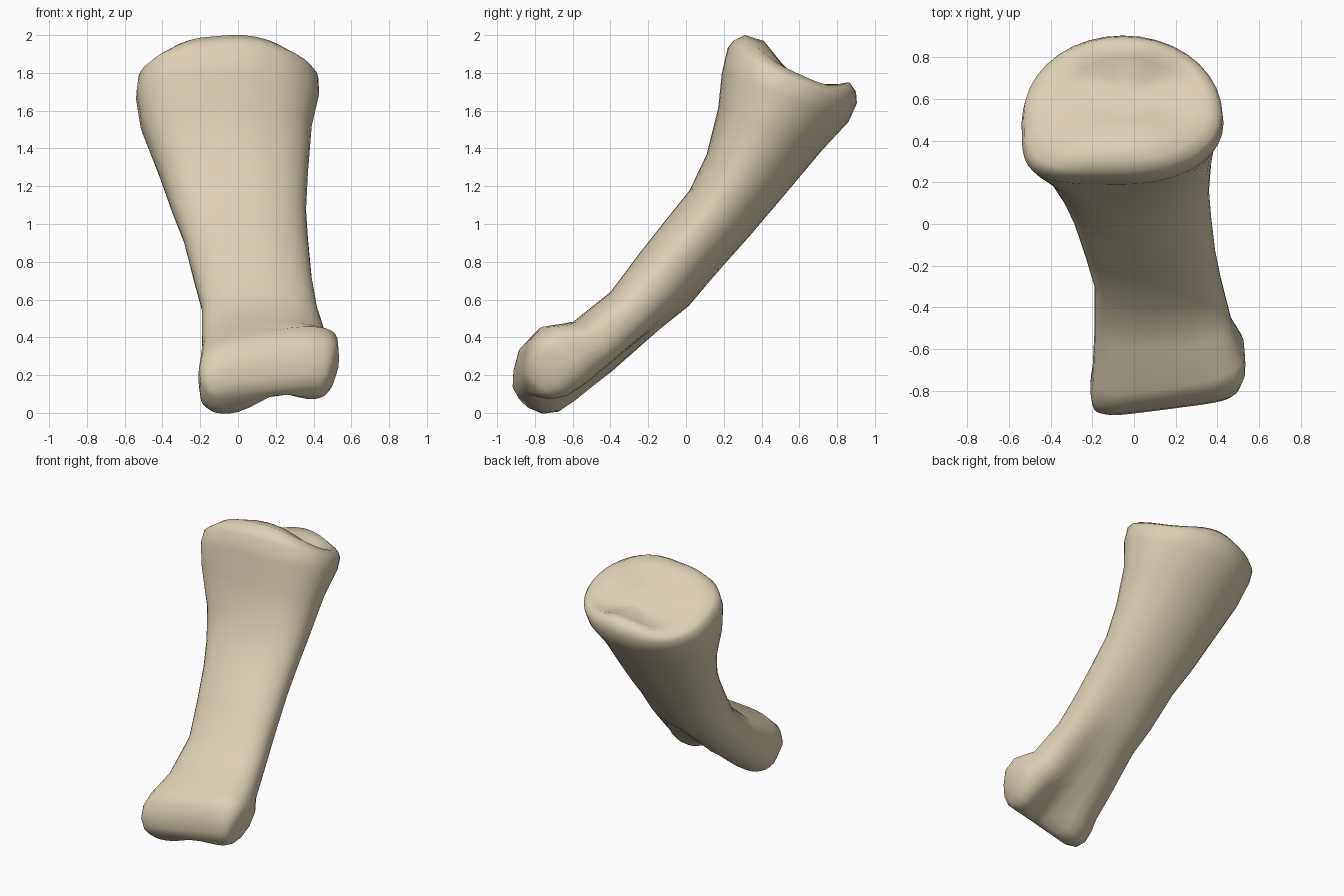
import bpy, bmesh, math
from mathutils import Vector

cube = bpy.data.objects.get("Cube")
if cube:
    bpy.data.objects.remove(cube)

SIDES = 36

# Lower knuckle, from tip to neck: front (y, z), back (y, z), x range,
# squareness (front right, front left, back), twist, groove depth, side dip
KNUCKLE = [
    ((-.87, .125), (-.78, .035), (-.1, .45), (4, 4, 3), .12, .08, 0),
    ((-.89, .18), (-.71, .01), (-.165, .485), (5, 5, 3), .13, .12, 0),
    ((-.885, .26), (-.63, .02), (-.2, .51), (5, 5, 3), .13, .14, 0),
    ((-.86, .36), (-.55, .07), (-.21, .535), (4, 4, 2.8), .14, .12, 0),
    ((-.79, .435), (-.48, .125), (-.2, .53), (3.5, 3, 2.6), .15, .09, 0),
    ((-.6, .48), (-.37, .215), (-.19, .47), (3, 2.5, 2.4), .06, .06, 0),
]
SHAFT = [
    ((-.4, .64), (-.13, .43), (-.19, .42), (2.6, 2.3, 2.2), 0, .04, 0),
    ((-.25, .84), (.02, .56), (-.235, .39), (2.6, 2.2, 2.1), 0, .025, 0),
    ((-.1, 1.03), (.21, .79), (-.29, .37), (2.6, 2.1, 2), 0, .01, 0),
    ((.02, 1.18), (.34, .94), (-.35, .36), (2.6, 2.1, 2), 0, 0, 0),
    ((.11, 1.37), (.51, 1.14), (-.42, .37), (2.8, 2.1, 2), 0, 0, 0),
    ((.17, 1.61), (.72, 1.39), (-.515, .39), (3.5, 2.1, 2), .01, 0, 0),
]
# Upper end, from flare over the rim into the saddle-shaped hollow
SOCKET = [
    ((.19, 1.8), (.86, 1.54), (-.54, .43), (4, 2.1, 2), .03, 0, .01),
    ((.22, 1.93), (.905, 1.64), (-.53, .425), (4, 2.1, 2), .05, 0, .05),
    ((.25, 1.97), (.9, 1.7), (-.505, .405), (3.8, 2.1, 2), .06, 0, .08),
    ((.31, 2), (.865, 1.75), (-.45, .355), (3.5, 2.1, 2), .06, 0, .1),
    ((.41, 1.97), (.8, 1.74), (-.34, .26), (3, 2.1, 2), .05, 0, .1),
    ((.5, 1.86), (.72, 1.74), (-.2, .14), (2, 2, 2), .03, 0, .05),
]
SECTIONS = KNUCKLE + SHAFT + SOCKET


def section_points(front, back, span, squareness, twist, groove, dip):
    f, b = Vector((0, *front)), Vector((0, *back))
    middle = f.lerp(b, .44)
    cx, rx = (span[0] + span[1]) / 2, (span[1] - span[0]) / 2
    points = []
    for i in range(SIDES):
        a = math.tau * i / SIDES
        c, s = math.cos(a), math.sin(a)
        # front is boxy, the back is rounder
        n = squareness[2 if s > 0 else 0 if c < 0 else 1]
        x = cx + rx * math.copysign(abs(c) ** (2 / n), c)
        p = middle.lerp(b if s > 0 else f, abs(s) ** (2 / n))
        # valley between the two knuckle lobes
        if s > 0:
            p -= (b - f).normalized() * groove * math.exp(-((x - .21) / .15) ** 2)
        lean = twist * (x - cx)
        forward = lean if groove else 0
        sag = dip * (1 - s ** 4 if s > 0 else c * c)
        points.append(Vector((x, p.y + forward, p.z + lean - sag)))
    return points


# Bone body lofted through the sections
bm = bmesh.new()
rings = [[bm.verts.new(p) for p in section_points(*s)] for s in SECTIONS]
for low, high in zip(rings, rings[1:]):
    for i in range(SIDES):
        j = (i + 1) % SIDES
        bm.faces.new((low[i], low[j], high[j], high[i]))

# Close the knuckle tip and the hollow of the socket
for ring, tip in ((rings[0], (.2, -.85, .11)), (rings[-1], (-.03, .61, 1.75))):
    centre = bm.verts.new(tip)
    for i in range(SIDES):
        bm.faces.new((ring[i], ring[(i + 1) % SIDES], centre))
bmesh.ops.recalc_face_normals(bm, faces=bm.faces)

mesh = bpy.data.meshes.new("finger_bone")
bm.to_mesh(mesh)
bm.free()
bone = bpy.data.objects.new("finger_bone", mesh)
bpy.context.collection.objects.link(bone)

# Bone colour
material = bpy.data.materials.new("pale_bone")
material.use_nodes = True
colour = (.72, .635, .46, 1)
material.diffuse_color = colour
material.node_tree.nodes["Principled BSDF"].inputs["Base Color"].default_value = colour
mesh.materials.append(material)

# Smooth shading
bpy.ops.object.select_all(action='DESELECT')
bone.select_set(True)
bpy.context.view_layer.objects.active = bone
bpy.ops.object.shade_smooth_by_angle(angle=math.radians(80))
